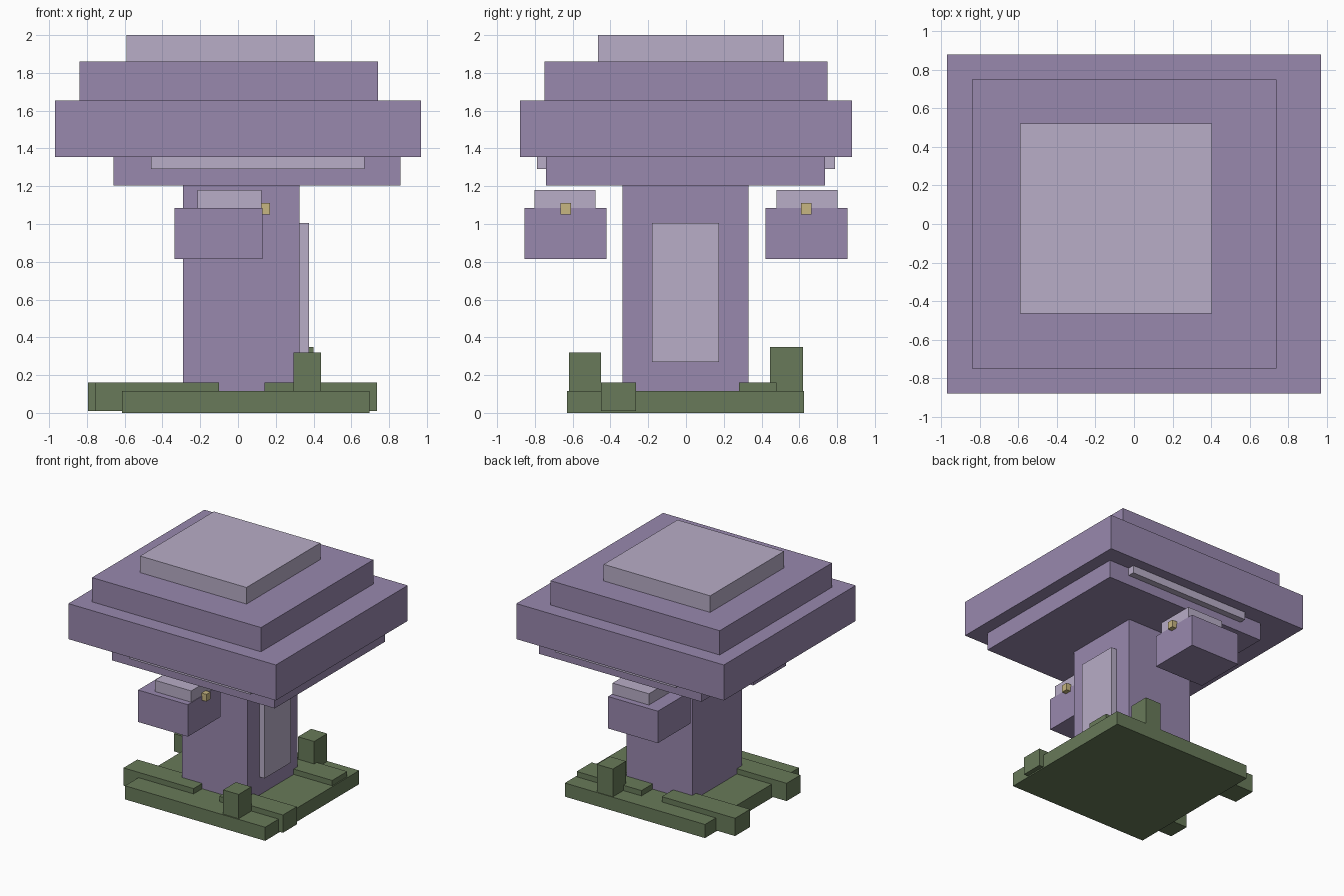
import bpy
import bmesh
from mathutils import Vector

cube = bpy.data.objects.get("Cube")
if cube:
    bpy.data.objects.remove(cube, do_unlink=True)


def material(name, rgb):
    mat = bpy.data.materials.new(name)
    mat.use_nodes = True
    color = (*rgb, 1.0)
    mat.diffuse_color = color
    mat.node_tree.nodes["Principled BSDF"].inputs["Base Color"].default_value = color
    return mat


purple = material("muted purple", (0.314, 0.246, 0.423))
lilac = material("pale lilac", (0.479, 0.418, 0.571))
green = material("moss green", (0.138, 0.195, 0.1))
gold = material("dull gold", (0.57, 0.465, 0.22))


def box(name, mat, x, y, z):
    """Flat-sided block from its (low, high) range on each axis."""
    low, high = (Vector(corner) for corner in zip(x, y, z))
    bm = bmesh.new()
    bmesh.ops.create_cube(bm, size=1)
    bmesh.ops.scale(bm, vec=high - low, verts=bm.verts)
    bmesh.ops.translate(bm, vec=(low + high) / 2, verts=bm.verts)
    mesh = bpy.data.meshes.new(name)
    bm.to_mesh(mesh)
    bm.free()
    mesh.materials.append(mat)
    obj = bpy.data.objects.new(name, mesh)
    bpy.context.collection.objects.link(obj)
    return obj


# Mossy ground slab with four low logs and two upright stumps
box("ground_slab", green, (-0.615, 0.695), (-0.63, 0.625), (0, 0.115))
log_z = (0.01, 0.16)
box("front_right_log", green, (-0.755, -0.1), (-0.45, -0.265), log_z)
box("front_left_log", green, (0.14, 0.735), (-0.45, -0.265), log_z)
box("back_right_log", green, (-0.795, -0.11), (0.28, 0.48), log_z)
box("back_left_log", green, (0.08, 0.685), (0.28, 0.48), log_z)
box("front_stump", green, (0.295, 0.44), (-0.62, -0.45), (0.1, 0.32))
box("back_stump", green, (0.25, 0.4), (0.445, 0.62), (0.1, 0.35))

# Stem with a raised side panel
box("stem", purple, (-0.29, 0.325), (-0.335, 0.33), (0.1, 1.205))
box("stem_panel", lilac, (0.325, 0.375), (-0.18, 0.175), (0.27, 1.005))

# Stepped cap
box("cap_underside", purple, (-0.66, 0.86), (-0.74, 0.735), (1.205, 1.355))
box("cap_brim", purple, (-0.97, 0.97), (-0.88, 0.88), (1.355, 1.655))
box("cap_upper", purple, (-0.84, 0.74), (-0.75, 0.75), (1.655, 1.86))
box("cap_crown", lilac, (-0.59, 0.405), (-0.465, 0.52), (1.86, 2.0))

# Parts repeated at the front and the back
for side, sign in (("front", -1), ("back", 1)):
    def span(inner, outer):
        return sorted((sign * inner, sign * outer))

    box(side + "_gill_strip", lilac, (-0.46, 0.67), span(0.735, 0.79), (1.29, 1.355))
    box(side + "_pod", purple, (-0.335, 0.13), span(0.42, 0.855), (0.815, 1.085))
    box(side + "_pod_top", lilac, (-0.215, 0.125), span(0.478, 0.803), (1.085, 1.18))
    box(side + "_pod_stud", gold, (0.12, 0.17), span(0.61, 0.665), (1.05, 1.11))
